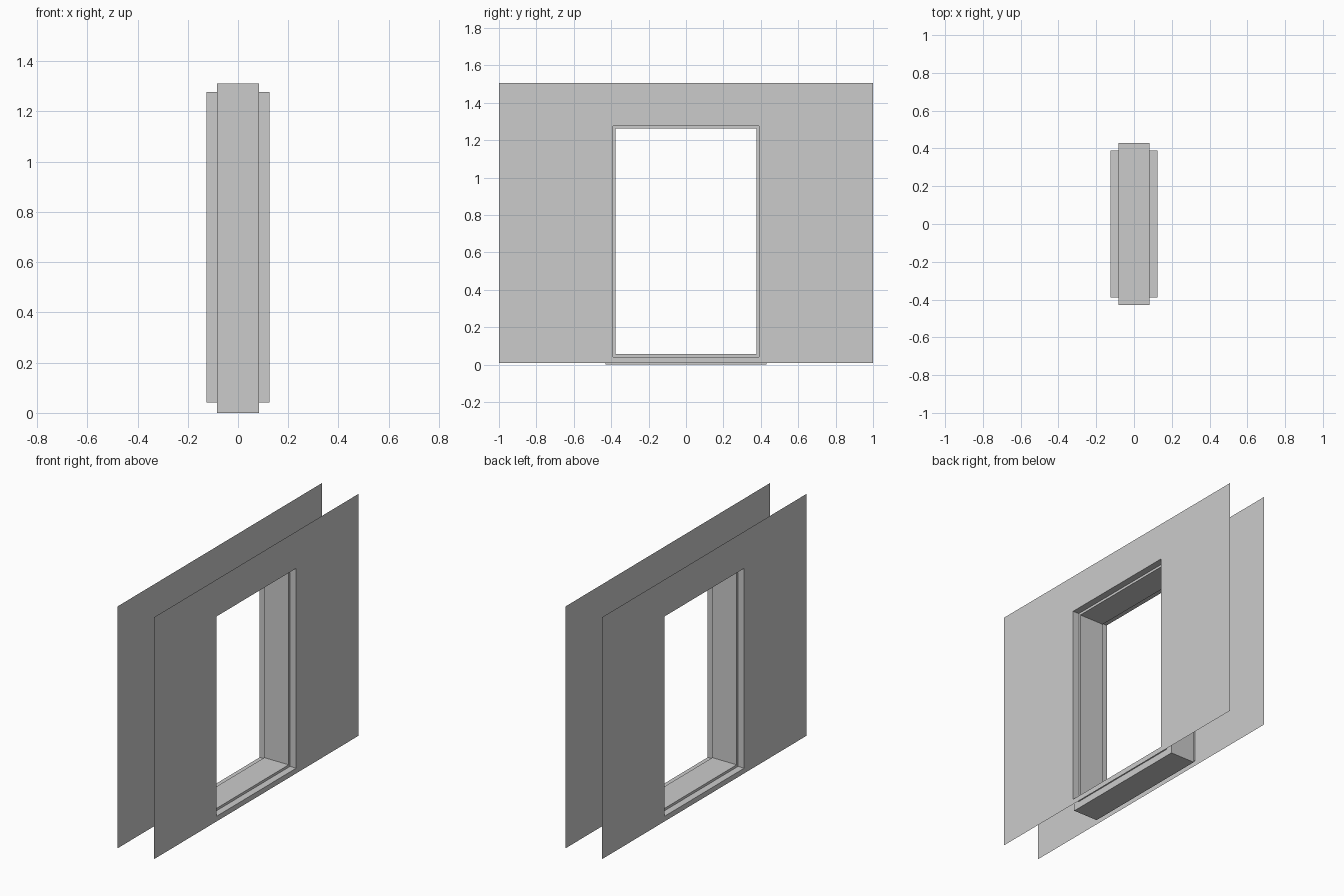
import bpy

if "Cube" in bpy.data.objects:
    bpy.data.objects.remove(bpy.data.objects["Cube"])

HALF_GAP = 0.125    # wall sheets sit at +/- this x
HALF_FRAME = 0.083  # half depth of the thick middle frame

# Rectangles in the y-z plane: half width, bottom, top
WALL = (1.0, 0.01, 1.505)
OPENING = (0.39, 0.042, 1.277)
FRAME_OUT = (0.43, 0.0, 1.311)
FRAME_IN = (0.376, 0.057, 1.262)


def loop(x, rect):
    w, lo, hi = rect
    return [(x, -w, lo), (x, w, lo), (x, w, hi), (x, -w, hi)]


def build(name, loops, closed=False, flip=False):
    """Bridge consecutive rectangular loops with quads."""
    verts = [v for lp in loops for v in lp]
    n = len(loops)
    faces = []
    for i in range(n if closed else n - 1):
        a, b = 4 * i, 4 * ((i + 1) % n)
        for k in range(4):
            m = (k + 1) % 4
            f = (a + k, a + m, b + m, b + k)
            faces.append(f[::-1] if flip else f)
    mesh = bpy.data.meshes.new(name)
    mesh.from_pydata(verts, [], faces)
    mesh.update()
    obj = bpy.data.objects.new(name, mesh)
    bpy.context.collection.objects.link(obj)
    return obj


# Wall sheets with the opening, and the thin reveal behind each one
for side, label in ((1, "right"), (-1, "left")):
    x = side * HALF_GAP
    build("wall_" + label, [loop(x, WALL), loop(x, OPENING)], flip=side < 0)
    build("reveal_" + label,
          [loop(x, OPENING), loop(side * HALF_FRAME, OPENING)], flip=side < 0)

# Thick frame ring between the walls, stepping slightly into the opening
build("middle_frame", [
    loop(-HALF_FRAME, FRAME_OUT), loop(HALF_FRAME, FRAME_OUT),
    loop(HALF_FRAME, FRAME_IN), loop(-HALF_FRAME, FRAME_IN)], closed=True)
